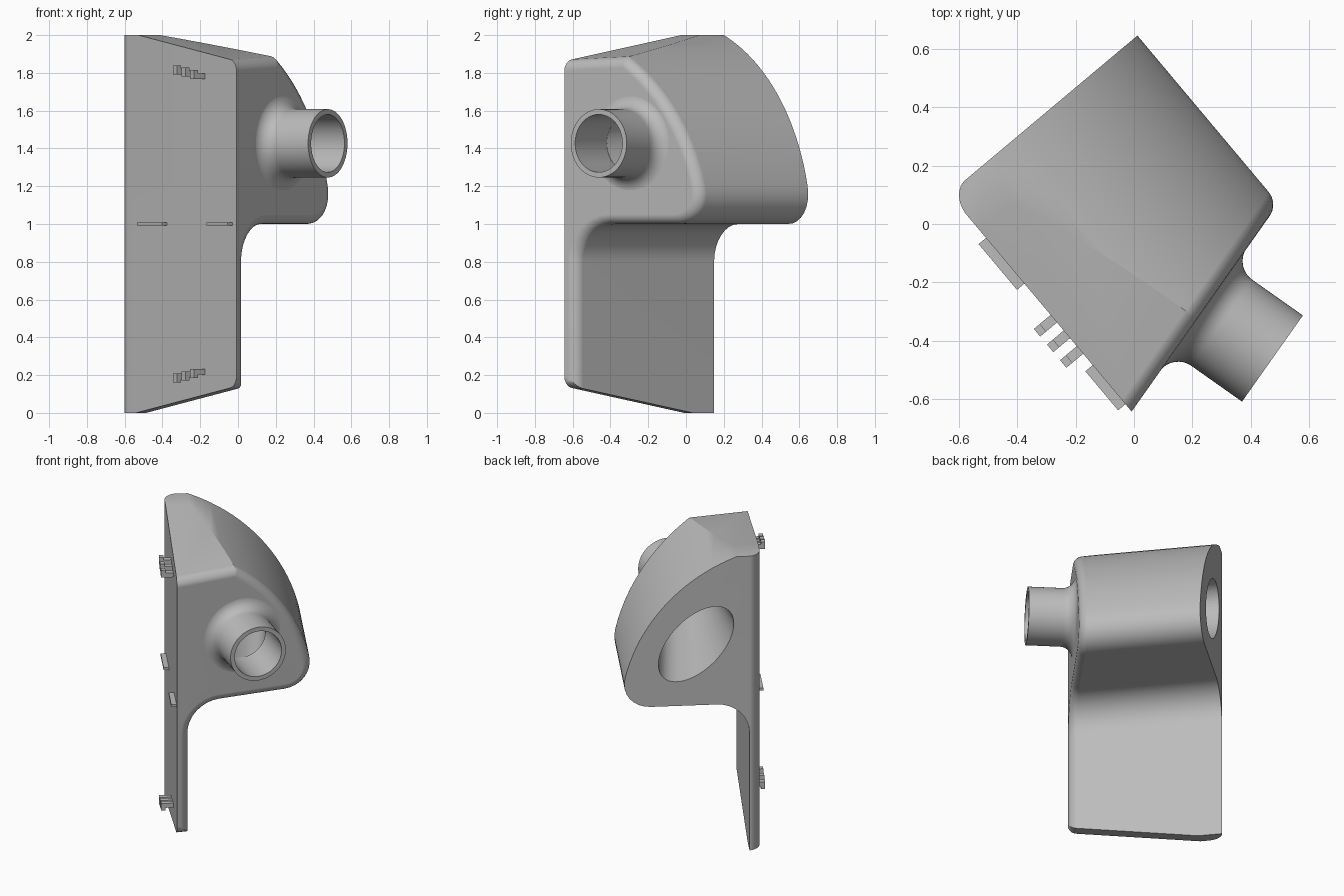
import bpy, bmesh, math
from mathutils import Vector, Matrix

if "Cube" in bpy.data.objects:
    bpy.data.objects.remove(bpy.data.objects["Cube"])

# Local frame: x along the mounting plate, y away from it, z up; turned at the end
TURN = Matrix.Rotation(math.radians(-50), 4, 'Z')
OUT, BACK = -0.42, -0.35            # outer and inner plane of the mounting plate
N = Vector((0.967, 0.255, 0))       # direction of the pipe and slanted end face
W = Vector((-0.255, 0.967, 0))
Z = Vector((0, 0, 1))
PIPE = Vector((0.378, -0.007, 1.427))
BORE = 0.153

grey = bpy.data.materials.new("warm_grey_plastic")
grey.diffuse_color = (0.5, 0.5, 0.5, 1)
grey.use_nodes = True
grey.node_tree.nodes["Principled BSDF"].inputs["Base Color"].default_value = grey.diffuse_color


def make(name, bm, smooth=True):
    bmesh.ops.recalc_face_normals(bm, faces=bm.faces)
    me = bpy.data.meshes.new(name)
    bm.to_mesh(me)
    bm.free()
    me.transform(TURN)
    me.materials.append(grey)
    ob = bpy.data.objects.new(name, me)
    bpy.context.collection.objects.link(ob)
    if smooth:
        smooth_edges(ob)
    return ob


def smooth_edges(ob):
    bpy.ops.object.select_all(action='DESELECT')
    ob.select_set(True)
    bpy.context.view_layer.objects.active = ob
    bpy.ops.object.shade_smooth_by_angle(angle=math.radians(28))


def cut(bm, co, no):
    """Slice off everything in front of a plane and cap the cut."""
    r = bmesh.ops.bisect_plane(bm, geom=bm.verts[:] + bm.edges[:] + bm.faces[:],
                               dist=1e-5, plane_co=co, plane_no=no, clear_outer=True)
    edges = [e for e in bm.edges if e.is_boundary]
    if edges:
        bmesh.ops.contextual_create(bm, geom=edges)


def bridge(bm, a, b):
    n = len(a)
    for i in range(n):
        bm.faces.new((a[i], a[(i + 1) % n], b[(i + 1) % n], b[i]))


def box(bm, lo, hi):
    lo, hi = Vector(lo), Vector(hi)
    m = Matrix.Translation((lo + hi) / 2) @ Matrix.Diagonal((*(hi - lo), 1))
    bmesh.ops.create_cube(bm, size=1, matrix=m)


# Housing profile (y, z): plate, fillet, rounded nose, arched back
prof = [(OUT, 0), (BACK, 0)]
for i in range(9):
    t = math.radians(180 - 90 * i / 8)
    prof.append((-0.15 + 0.2 * math.cos(t), 0.8 + 0.2 * math.sin(t)))
p = [Vector(c) for c in ((0.26, 1.0), (0.37, 1.0), (0.445, 1.09), (0.42, 1.2))]
for i in range(9):
    t = i / 8
    q = (1-t)**3 * p[0] + 3*t*(1-t)**2 * p[1] + 3*t*t*(1-t) * p[2] + t**3 * p[3]
    prof.append(tuple(q))
for i in range(1, 21):
    t = math.radians(13.1 + 55.4 * i / 20)
    prof.append((-0.687 + 1.137 * math.cos(t), 0.942 + 1.137 * math.sin(t)))
prof[-1] = (-0.27, 2.0)
prof.append((OUT, 2.0))

bm = bmesh.new()
near = [bm.verts.new((-0.488, y, z)) for y, z in prof]
far = [bm.verts.new((0.75, y, z)) for y, z in prof]
bridge(bm, near, far)
bm.faces.new(near)
bm.faces.new(far)

# Sloping top and bottom, rounded long edge of the plate, slanted end
cut(bm, (-0.32, 0, 2), (0.17, 0, 1))
cut(bm, (-0.34, 0, 0), (0.17, 0, -1))
for i in range(1, 7):
    t = math.radians(90 * i / 7)
    c, s = math.cos(t), math.sin(t)
    cut(bm, (-0.391 - 0.097 * c, -0.345 - 0.075 * s, 0), (-c / 0.097, -s / 0.075, 0))
end = Vector((0.488, OUT, 0))
cut(bm, end, N)

# Rounded rim of the slanted end
on_end = lambda v: abs((v.co - end).dot(N)) < 1e-4
on_out = lambda v: abs(v.co.y - OUT) < 1e-4
rim = [e for e in bm.edges if all(map(on_end, e.verts)) and not all(map(on_out, e.verts))]
bmesh.ops.bevel(bm, geom=rim, offset=0.05, offset_type='OFFSET', segments=5,
                profile=0.5, affect='EDGES', clamp_overlap=False)
housing = make("housing", bm, False)

# Tapering bore: slanted ellipse on the flat side to a circle at the pipe
bm = bmesh.new()
SEG = 64
e1, e2 = (-0.656, 0.755), (0.755, 0.656)
ra, rb = [], []
for i in range(SEG):
    t = 2 * math.pi * i / SEG
    c, s = math.cos(t), math.sin(t)
    y, z = (0.30 * c * e1[k] + 0.167 * s * e2[k] for k in (0, 1))
    ra.append(bm.verts.new((-0.495, -0.02 + y, 1.415 + z)))
    y, z = (BORE * (c * e1[k] + s * e2[k]) for k in (0, 1))
    rb.append(bm.verts.new(PIPE + N * 0.01 + W * y + Z * z))
bridge(bm, ra, rb)
bm.faces.new(ra)
bm.faces.new(rb)
cutter = make("bore_cutter", bm, False)
cutter.hide_render = True

mod = housing.modifiers.new("bore", 'BOOLEAN')
mod.operation, mod.solver, mod.object = 'DIFFERENCE', 'EXACT', cutter
bpy.context.view_layer.objects.active = housing
bpy.ops.object.modifier_apply(modifier="bore")
bpy.data.objects.remove(cutter)
smooth_edges(housing)
wn = housing.modifiers.new("even_shading", 'WEIGHTED_NORMAL')
wn.keep_sharp = True

# Pipe with flared foot, flat lip and inner wall
FIL = 0.078
lathe = []
for i in range(9):
    t = math.radians(90 * i / 8)
    lathe.append((0.181 + FIL * (1 - math.sin(t)), FIL * (1 - math.cos(t))))
lathe += [(0.181, 0.291), (BORE, 0.291), (BORE, -0.003)]
bm = bmesh.new()
rings = []
for r, d in lathe:
    ring = []
    for i in range(SEG):
        t = 2 * math.pi * i / SEG
        ring.append(bm.verts.new(PIPE + N * d + W * (r * math.cos(t)) + Z * (r * math.sin(t))))
    rings.append(ring)
for a, b in zip(rings, rings[1:]):
    bridge(bm, a, b)
bridge(bm, rings[-1], rings[0])
make("pipe", bm)

# Hooked clips near the top and bottom of the plate, following its slopes
bm = bmesh.new()
for up in (1, -1):
    for i in range(3):
        x, h = 0.072 + 0.07 * i, 0.812 - 0.012 * i
        for y0, y1, z0, z1 in ((-0.475, OUT + 0.005, h - 0.02, h + 0.01),
                               (-0.495, -0.468, h - 0.02, h + 0.028)):
            a, b = sorted((1 + up * z0, 1 + up * z1))
            box(bm, (x - 0.017, y0, a), (x + 0.017, y1, b))
make("clips", bm, False)

# Thin locating fins at mid height
bm = bmesh.new()
for x0, x1 in ((-0.29, -0.085), (0.28, 0.455)):
    box(bm, (x0, -0.453, 0.992), (x1, OUT + 0.005, 1.008))
make("locating_fins", bm, False)
